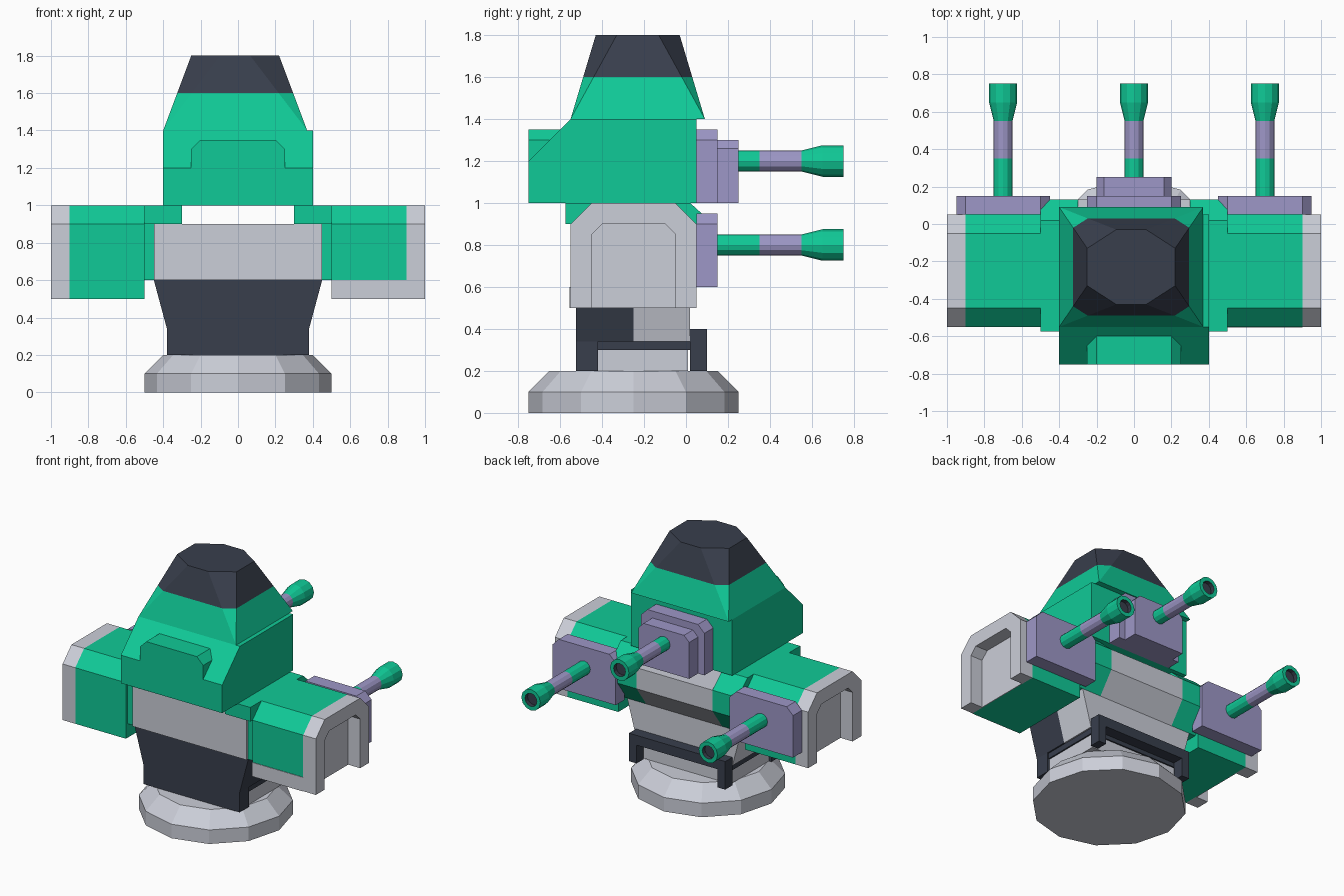
import bpy, bmesh, math
from mathutils import Vector

cube = bpy.data.objects.get("Cube")
if cube:
    bpy.data.objects.remove(cube, do_unlink=True)


def material(name, rgb):
    m = bpy.data.materials.new(name)
    m.use_nodes = True
    m.diffuse_color = (*rgb, 1)
    m.node_tree.nodes["Principled BSDF"].inputs["Base Color"].default_value = (*rgb, 1)
    return m


GREEN = material("green", (0.005, 0.59, 0.31))
GREY = material("pale grey", (0.60, 0.62, 0.69))
DARK = material("dark slate", (0.04, 0.049, 0.073))
PURPLE = material("muted purple", (0.34, 0.31, 0.57))


def finish(name, bm, *mats):
    bmesh.ops.recalc_face_normals(bm, faces=bm.faces[:])
    me = bpy.data.meshes.new(name)
    bm.to_mesh(me)
    bm.free()
    for m in mats:
        me.materials.append(m)
    ob = bpy.data.objects.new(name, me)
    bpy.context.collection.objects.link(ob)
    return ob


def prism(name, pts, axis, a, b, mat):
    """Extrude a 2D outline along an axis from a to b."""
    def place(p, t):
        return {"x": (t, p[0], p[1]), "y": (p[0], t, p[1]), "z": (p[0], p[1], t)}[axis]
    bm = bmesh.new()
    ends = [[bm.verts.new(place(p, t)) for p in pts] for t in (a, b)]
    for ring in ends:
        bm.faces.new(ring)
    for i in range(len(pts)):
        j = (i + 1) % len(pts)
        bm.faces.new((ends[0][i], ends[0][j], ends[1][j], ends[1][i]))
    return finish(name, bm, mat)


def arch(u0, u1, v0, v1, c):
    """Rectangle with its two upper corners cut off."""
    return [(u0, v0), (u0, v1 - c), (u0 + c, v1), (u1 - c, v1), (u1, v1 - c), (u1, v0)]


def box(name, x, y, z, mat):
    return prism(name, [(x[0], z[0]), (x[1], z[0]), (x[1], z[1]), (x[0], z[1])], "y", *y, mat)


def lathe(name, profile, sides, centre, along_y, mats, spans):
    """Spin (radius, distance) rings; spans gives the material index per band."""
    bm = bmesh.new()
    rings = []
    for r, d in profile:
        ring = []
        for i in range(sides):
            a = math.tau * i / sides
            u, v = r * math.cos(a), r * math.sin(a)
            off = (u, d, v) if along_y else (u, v, d)
            ring.append(bm.verts.new(Vector(centre) + Vector(off)))
        rings.append(ring)
    for k, idx in enumerate(spans):
        for i in range(sides):
            j = (i + 1) % sides
            f = bm.faces.new((rings[k][i], rings[k][j], rings[k + 1][j], rings[k + 1][i]))
            f.material_index = idx
    bm.faces.new(rings[0]).material_index = spans[0]
    bm.faces.new(rings[-1]).material_index = spans[-1]
    return finish(name, bm, *mats)


# Round stand
lathe("base", [(0.5, 0), (0.5, 0.1), (0.4, 0.2)], 12, (0, -0.25, 0), False, [GREY], [0, 0])

# Lower body: dark front, pale rear, pelvis and rear frame
flare = [(-0.38, 0.34), (0.38, 0.34), (0.45, 0.6), (-0.45, 0.6)]
prism("waist_front", flare, "y", -0.525, -0.25, DARK)
prism("waist_rear", flare, "y", -0.25, 0.02, GREY)
box("front_skirt", (-0.38, 0.38), (-0.525, -0.42), (0.2, 0.34), DARK)
box("pelvis_band", (-0.37, 0.37), (-0.42, 0.02), (0.3, 0.34), DARK)
box("pelvis", (-0.36, 0.36), (-0.42, 0.01), (0.2, 0.3), GREY)
box("rear_band", (-0.38, 0.38), (0.02, 0.1), (0.33, 0.4), DARK)

# Cross bar joining the shoulders
bar_back = [(0.02, 0.6), (0.13, 0.75), (0.13, 0.9)]
prism("cross_bar", [(-0.53, 0.9), (-0.53, 0.6)] + bar_back, "x", -0.3, 0.3, GREY)
box("belly_plate", (-0.45, 0.45), (-0.545, -0.53), (0.6, 0.9), GREY)

arm_outer = arch(-0.55, 0.05, 0.5, 1.0, 0.1)
arm_inner = arch(-0.45, -0.05, 0.5, 0.9, 0.05)
barrel = [(0.05, 0.35), (0.05, 0.55), (0.075, 0.65), (0.075, 0.75), (0.047, 0.75), (0.047, 0.72)]


def gun(name, x, z, start):
    ob = lathe(name, [(0.05, start)] + barrel, 12, (x, 0, z), True,
               [GREEN, PURPLE, DARK], [0, 1, 0, 0, 0, 2])
    return ob


for s, side in ((1, "left"), (-1, "right")):
    box(side + "_rear_leg", sorted((0.32 * s, 0.38 * s)), (0.02, 0.1), (0.2, 0.33), DARK)
    # Shoulder collar
    collar = [(-0.575, 1.0), (-0.575, 0.9), (-0.53, 0.9), (-0.53, 0.6)] + bar_back + [(0.02, 1.0)]
    prism(side + "_collar", collar, "x", 0.3 * s, 0.5 * s, GREEN)
    # Arm block with an open arched end
    prism(side + "_arm", arm_outer, "x", 0.5 * s, 0.9 * s, GREEN)
    prism(side + "_arm_frame", arm_outer + arm_inner[::-1], "x", 0.9 * s, s, GREY)
    prism(side + "_arm_recess", arm_inner, "x", 0.9 * s, 0.905 * s, GREY)
    # Rear plate and gun
    prism(side + "_gun_plate", arch(0.7 * s - 0.25, 0.7 * s + 0.25, 0.6, 0.95, 0.05),
          "y", 0.05, 0.15, PURPLE)
    gun(side + "_gun", 0.7 * s, 0.8, 0.15)

# Painted strip on one arm
box("left_arm_strip", (0.5, 0.9), (-0.554, -0.55), (0.5, 0.6), GREY)

# Chest with sloped front and raised collar guard
prism("chest", [(-0.75, 1.0), (-0.75, 1.2), (-0.55, 1.4), (0.05, 1.4), (0.05, 1.0)],
      "x", -0.4, 0.4, GREEN)
prism("chest_guard", arch(-0.25, 0.25, 1.1, 1.35, 0.05), "y", -0.75, -0.55, GREEN)

# Back mount and gun
prism("back_plate", arch(-0.25, 0.25, 1.0, 1.35, 0.05), "y", 0.05, 0.15, PURPLE)
prism("back_mount", arch(-0.2, 0.2, 1.0, 1.3, 0.04), "y", 0.15, 0.25, PURPLE)
gun("back_gun", 0, 1.2, 0.25)

# Faceted head: rectangle rising to an octagon, dark above the colour line
bm = bmesh.new()
cx, cy = -0.015, -0.23
for sx in (-1, 1):
    for sy in (-1, 1):
        bm.verts.new((cx + sx * 0.385, cy + sy * 0.32, 1.4))
        bm.verts.new((cx + sx * 0.235, cy + sy * 0.1, 1.8))
        bm.verts.new((cx + sx * 0.08, cy + sy * 0.2, 1.8))
bmesh.ops.convex_hull(bm, input=bm.verts[:])
bmesh.ops.bisect_plane(bm, geom=bm.verts[:] + bm.edges[:] + bm.faces[:],
                       plane_co=(0, 0, 1.6), plane_no=(0, 0, 1))
for f in bm.faces:
    f.material_index = 1 if f.calc_center_median().z > 1.6 else 0
finish("head", bm, GREEN, DARK)
